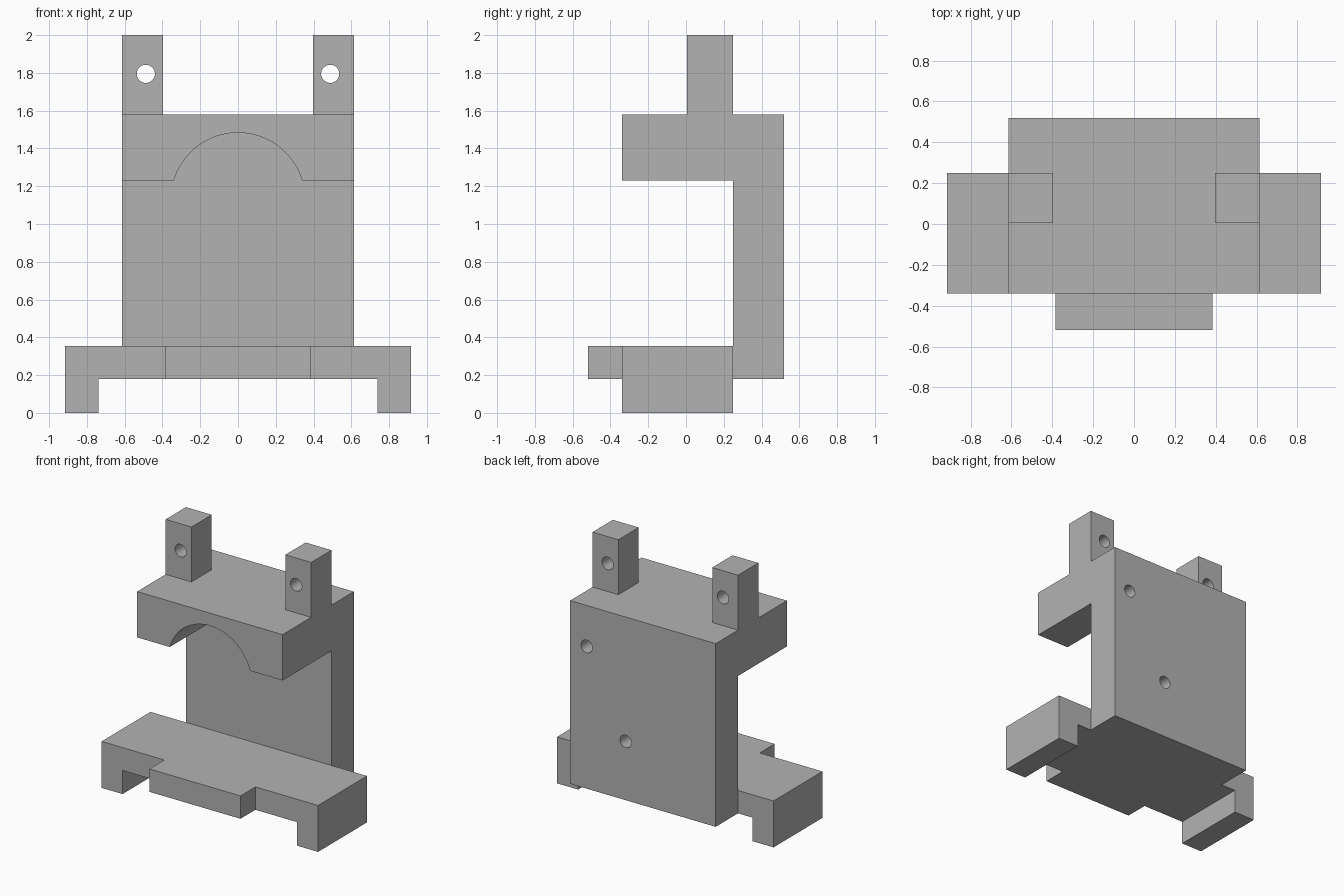
import bpy, bmesh
from math import asin, sin, cos, pi

cube = bpy.data.objects.get("Cube")
if cube:
    bpy.data.objects.remove(cube, do_unlink=True)

grey = bpy.data.materials.new("plain grey")
grey.use_nodes = True
colour = (0.45, 0.45, 0.45, 1)
grey.diffuse_color = colour
grey.node_tree.nodes["Principled BSDF"].inputs["Base Color"].default_value = colour


def prism(name, profile, y0, y1):
    """Extrude a front (x, z) outline from y0 to y1."""
    bm = bmesh.new()
    face = bm.faces.new([bm.verts.new((x, y0, z)) for x, z in profile])
    ext = bmesh.ops.extrude_face_region(bm, geom=[face])
    moved = [v for v in ext["geom"] if isinstance(v, bmesh.types.BMVert)]
    bmesh.ops.translate(bm, verts=moved, vec=(0, y1 - y0, 0))
    bmesh.ops.recalc_face_normals(bm, faces=bm.faces)
    mesh = bpy.data.meshes.new(name)
    bm.to_mesh(mesh)
    bm.free()
    mesh.materials.append(grey)
    obj = bpy.data.objects.new(name, mesh)
    bpy.context.collection.objects.link(obj)
    return obj


def box(name, x0, x1, y0, y1, z0, z1):
    return prism(name, [(x0, z0), (x1, z0), (x1, z1), (x0, z1)], y0, y1)


def activate(obj):
    bpy.ops.object.select_all(action="DESELECT")
    obj.select_set(True)
    bpy.context.view_layer.objects.active = obj


def drill(obj, x, z, y0, y1, radius=0.048, sides=40):
    """Cut a round hole running along y."""
    ring = [(x + radius * cos(2 * pi * i / sides), z + radius * sin(2 * pi * i / sides))
            for i in range(sides)]
    cutter = prism("hole_cutter", ring, y0, y1)
    cutter.hide_render = True
    mod = obj.modifiers.new("hole", "BOOLEAN")
    mod.operation = "DIFFERENCE"
    mod.solver = "EXACT"
    mod.object = cutter
    activate(obj)
    bpy.ops.object.modifier_apply(modifier=mod.name)
    bpy.data.objects.remove(cutter, do_unlink=True)


half, front, mid, back = 0.615, -0.34, 0.25, 0.52
floor, deck, shelf_z, top = 0.18, 0.355, 1.23, 1.58

# Upright plate with two blind holes in its back
plate = box("back_plate", -half, half, mid, back, floor, top)
for x, z in [(0.476, 1.267), (0.146, 0.63)]:
    drill(plate, x, z, back - 0.2, back + 0.1)

# Overhanging shelf with an arch cut through its underside
radius, centre_z, steps = 0.354, 1.129, 48
start = asin((shelf_z - centre_z) / radius)
angles = [start + (pi - 2 * start) * i / steps for i in range(steps + 1)]
arch = [(radius * cos(a), centre_z + radius * sin(a)) for a in angles]
shelf = prism("arched_shelf", [(-half, top), (half, top), (half, shelf_z)] + arch
              + [(-half, shelf_z)], front, mid)

# Base with a foot rail along each side, and a tongue in front
outer, inner = 0.915, 0.738
side = [(inner, floor), (inner, 0), (outer, 0), (outer, deck)]
base = prism("base", side + [(-x, z) for x, z in reversed(side)], front, mid)
tongue = box("front_tongue", -0.385, 0.385, -0.52, front, floor, deck)

# Pair of drilled lugs on top
lugs = []
for label, s in (("left", 1), ("right", -1)):
    x0, x1 = sorted((s * 0.397, s * half))
    lug = box(label + "_lug", x0, x1, 0.005, mid, top, 2)
    drill(lug, s * 0.488, 1.795, -0.2, 0.5)
    lugs.append(lug)

# Smooth the round walls, keep all corners sharp
for obj in [plate, shelf, base, tongue] + lugs:
    activate(obj)
    bpy.ops.object.shade_smooth_by_angle()
